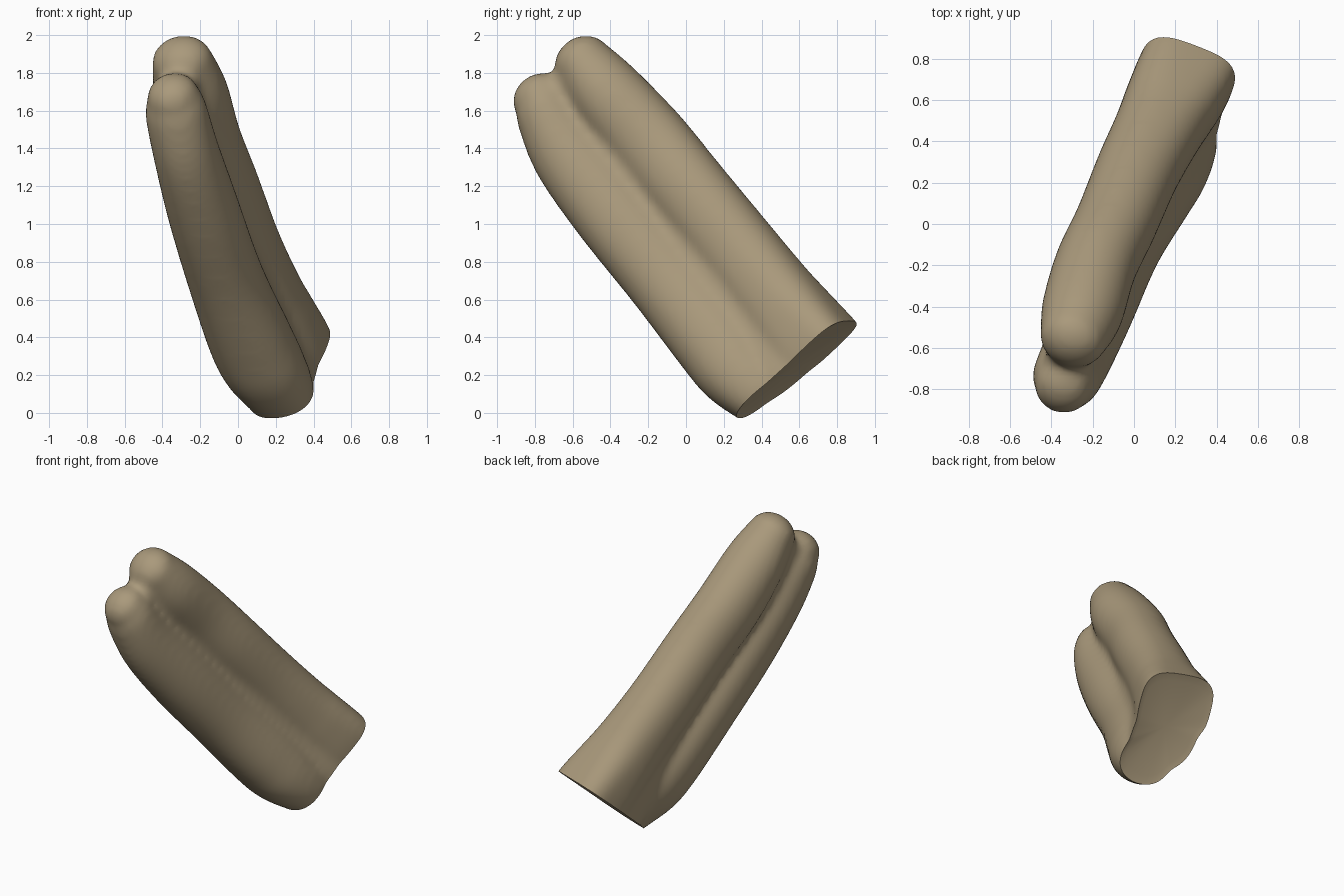
import bpy, bmesh, math
from mathutils import Vector

if "Cube" in bpy.data.objects:
    bpy.data.objects.remove(bpy.data.objects["Cube"])

AXIS = Vector((-0.246, -0.614, 0.75)).normalized()   # base -> tips
CUT = Vector((-0.235, -0.62, 0.75)).normalized()     # normal of the cut end
SIDES = 32


def catmull(a, b, c, d, t):
    return [0.5 * (2*q + (r-p)*t + (2*p-5*q+4*r-s)*t*t + (3*q-p-3*r+s)*t**3)
            for p, q, r, s in zip(a, b, c, d)]


def tube(bm, stations, side, cap):
    """Loft superellipse rings (x, y, z, half height, half thickness, power) with a domed tip."""
    side = (side - AXIS * side.dot(AXIS)).normalized()
    up = AXIS.cross(side).normalized()
    pts = [stations[0]] + stations + [stations[-1]]
    samples = [catmull(*pts[i:i+4], k / 6) for i in range(len(pts) - 3) for k in range(6)]
    samples.append(list(stations[-1]))
    last = stations[-1]
    for k in range(1, 7):                            # domed tip
        a = math.pi / 2 * k / 6.3
        c = Vector(last[:3]) + AXIS * cap * math.sin(a)
        samples.append([*c, last[3] * math.cos(a), last[4] * math.cos(a), last[5]])
    rings = []
    for x, y, z, hu, hv, p in samples:
        ring = []
        for k in range(SIDES):
            a = 2 * math.pi * k / SIDES
            cu, sv = math.cos(a), math.sin(a)
            u = math.copysign(abs(cu) ** (2 / p), cu) * hu
            v = math.copysign(abs(sv) ** (2 / p), sv) * hv
            ring.append(bm.verts.new(Vector((x, y, z)) + up * u + side * v))
        rings.append(ring)
    for r0, r1 in zip(rings, rings[1:]):
        for k in range(SIDES):
            j = (k + 1) % SIDES
            bm.faces.new((r0[k], r0[j], r1[j], r1[k]))
    bm.faces.new(rings[0][::-1])
    bm.faces.new(rings[-1])


bm = bmesh.new()
# upper (rear) finger, flaring to a squarer section at the cut end
tube(bm, [(0.30, 0.84, 0.20, 0.21, 0.23, 3.6),
          (0.245, 0.71, 0.34, 0.22, 0.24, 3.4),
          (0.18, 0.58, 0.49, 0.22, 0.23, 2.8),
          (0.115, 0.45, 0.64, 0.22, 0.215, 2.4),
          (0.015, 0.25, 0.885, 0.22, 0.205, 2.2),
          (-0.09, 0.00, 1.19, 0.22, 0.20, 2.1),
          (-0.185, -0.20, 1.435, 0.22, 0.20, 2.1),
          (-0.25, -0.42, 1.69, 0.20, 0.20, 2.0),
          (-0.295, -0.55, 1.86, 0.155, 0.165, 2.0)], Vector((0.9, -0.35, 0.0)), 0.13)
# lower (front) finger, rounding in at the cut end
tube(bm, [(0.28, 0.51, -0.05, 0.10, 0.13, 2.2),
          (0.225, 0.39, 0.10, 0.18, 0.18, 2.2),
          (0.145, 0.27, 0.23, 0.215, 0.215, 2.2),
          (0.065, 0.15, 0.39, 0.225, 0.22, 2.2),
          (-0.065, -0.10, 0.71, 0.22, 0.20, 2.1),
          (-0.185, -0.40, 1.076, 0.215, 0.19, 2.1),
          (-0.275, -0.63, 1.38, 0.20, 0.175, 2.0),
          (-0.33, -0.75, 1.60, 0.17, 0.165, 2.0),
          (-0.345, -0.785, 1.675, 0.145, 0.14, 2.0)], Vector((0.95, -0.2, 0.1)), 0.115)
# web that joins the two fingers
tube(bm, [(0.26, 0.66, 0.08, 0.24, 0.225, 2.4),
          (0.205, 0.55, 0.22, 0.24, 0.215, 2.4),
          (0.095, 0.32, 0.50, 0.24, 0.17, 2.2),
          (-0.085, -0.08, 0.98, 0.24, 0.13, 2.2),
          (-0.22, -0.40, 1.37, 0.21, 0.125, 2.2),
          (-0.32, -0.65, 1.75, 0.14, 0.11, 2.0)], Vector((0.95, -0.2, 0.1)), 0.07)
bmesh.ops.recalc_face_normals(bm, faces=bm.faces)
mesh = bpy.data.meshes.new("twin_fingers")
bm.to_mesh(mesh)
bm.free()
obj = bpy.data.objects.new("twin_fingers", mesh)
bpy.context.collection.objects.link(obj)

# fuse into one soft skin
rm = obj.modifiers.new("fuse", 'REMESH')
rm.mode, rm.voxel_size = 'VOXEL', 0.022
sm = obj.modifiers.new("soften", 'SMOOTH')
sm.factor, sm.iterations = 0.5, 14
fused = bpy.data.meshes.new_from_object(obj.evaluated_get(bpy.context.evaluated_depsgraph_get()))
obj.modifiers.clear()
obj.data = fused

# cut end, closed with a slightly sunken face
bm = bmesh.new()
bm.from_mesh(fused)
bmesh.ops.bisect_plane(bm, geom=bm.verts[:] + bm.edges[:] + bm.faces[:],
                       plane_co=(0.23, 0.56, 0.215), plane_no=CUT, clear_inner=True)
rim = [e for e in bm.edges if e.is_boundary]
mid = sum((v.co for e in rim for v in e.verts), Vector()) / (2 * len(rim))
inner = {}
for v in {v for e in rim for v in e.verts}:
    inner[v] = bm.verts.new(v.co.lerp(mid, 0.15) + CUT * 0.012)
hub = bm.verts.new(mid + CUT * 0.018)
for e in rim:
    a, b = e.verts
    bm.faces.new((a, b, inner[b], inner[a]))
    bm.faces.new((inner[a], inner[b], hub))
bmesh.ops.recalc_face_normals(bm, faces=bm.faces)
bm.to_mesh(fused)
bm.free()

# single clay colour
mat = bpy.data.materials.new("tan_clay")
mat.diffuse_color = (0.40, 0.32, 0.20, 1)
mat.use_nodes = True
mat.node_tree.nodes["Principled BSDF"].inputs["Base Color"].default_value = mat.diffuse_color
fused.materials.clear()
fused.materials.append(mat)
bpy.context.view_layer.objects.active = obj
obj.select_set(True)
bpy.ops.object.shade_smooth_by_angle(angle=math.radians(40))
